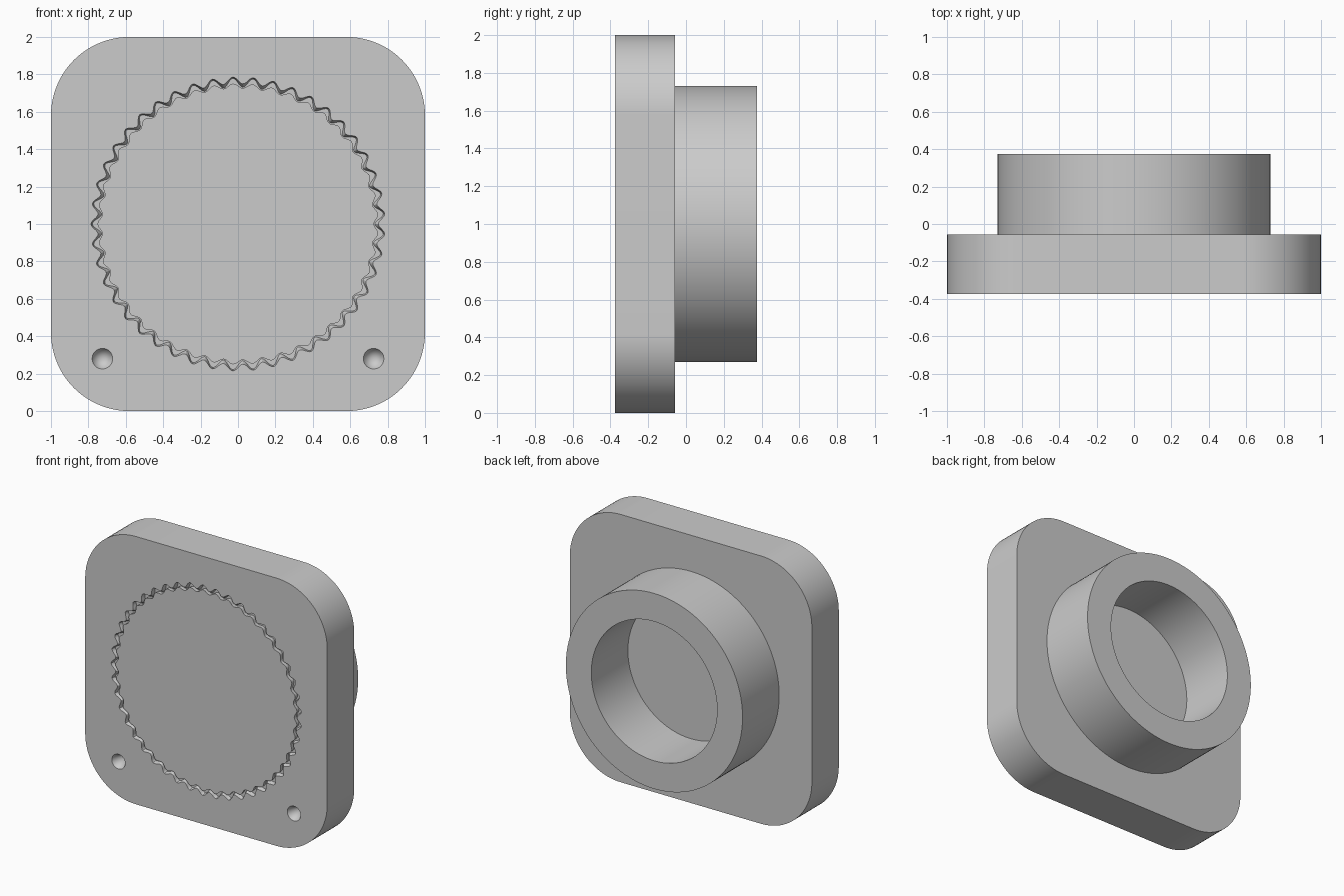
import bpy, bmesh
from math import sin, cos, pi, tau, radians
from mathutils import Matrix

if "Cube" in bpy.data.objects:
    bpy.data.objects.remove(bpy.data.objects["Cube"])

FRONT, BACK, RIM = -0.375, -0.057, 0.375
MID = 1.0        # height of the centre axis
WAVES = 45       # scallops around the groove

grey = bpy.data.materials.new("plain grey")
grey.use_nodes = True
colour = (0.6, 0.6, 0.6, 1)
grey.diffuse_color = colour
grey.node_tree.nodes["Principled BSDF"].inputs["Base Color"].default_value = colour


def finish(name, bm):
    bmesh.ops.recalc_face_normals(bm, faces=bm.faces)
    mesh = bpy.data.meshes.new(name)
    bm.to_mesh(mesh)
    bm.free()
    mesh.materials.append(grey)
    obj = bpy.data.objects.new(name, mesh)
    bpy.context.collection.objects.link(obj)
    return obj


def loft(name, rings, cyclic=False):
    """Skin rings of (x, y, z) points; cap the ends unless cyclic."""
    bm = bmesh.new()
    loops = [[bm.verts.new(p) for p in ring] for ring in rings]
    pairs = list(zip(loops, loops[1:]))
    if cyclic:
        pairs.append((loops[-1], loops[0]))
    else:
        bm.faces.new(loops[0])
        bm.faces.new(loops[-1])
    for a, b in pairs:
        for i in range(len(a)):
            j = (i + 1) % len(a)
            bm.faces.new((a[i], a[j], b[j], b[i]))
    return finish(name, bm)


def circle(radius, y, wave=0.0, n=128):
    """Ring about the y axis, optionally scalloped."""
    pts = []
    for i in range(n):
        a = tau * i / n
        r = radius + wave * cos(WAVES * (a - pi))
        pts.append((r * cos(a), y, MID + r * sin(a)))
    return pts


def rounded_square(half, radius, y, steps=24):
    pts = []
    for quarter, (sx, sz) in enumerate([(1, 1), (-1, 1), (-1, -1), (1, -1)]):
        for i in range(steps + 1):
            a = pi / 2 * (quarter + i / steps)
            pts.append((sx * (half - radius) + radius * cos(a), y,
                        MID + sz * (half - radius) + radius * sin(a)))
    return pts


def smooth(obj):
    bpy.ops.object.select_all(action='DESELECT')
    obj.select_set(True)
    bpy.context.view_layer.objects.active = obj
    bpy.ops.object.shade_smooth_by_angle(angle=radians(30))


def cut(obj, cutter):
    mod = obj.modifiers.new("cut", 'BOOLEAN')
    mod.operation, mod.solver, mod.object = 'DIFFERENCE', 'EXACT', cutter
    bpy.context.view_layer.objects.active = obj
    bpy.ops.object.modifier_apply(modifier=mod.name)
    bpy.data.objects.remove(cutter)


# Square plate with rounded corners
plate = loft("plate", [rounded_square(1, 0.42, FRONT), rounded_square(1, 0.42, BACK)])

# Scalloped groove around the front, its outer wall sloping inward
n = WAVES * 12
top, floor = FRONT - 0.02, FRONT + 0.03
cut(plate, loft("groove_cutter", [
    circle(0.768, top, 0.018, n), circle(0.768, FRONT, 0.018, n),
    circle(0.755, floor, 0.024, n), circle(0.737, floor, 0.012, n),
    circle(0.740, top, 0.012, n)], cyclic=True))

# Two conical dimples in the lower corners
for side in (-1, 1):
    bm = bmesh.new()
    bmesh.ops.create_cone(bm, segments=32, radius1=0.066, radius2=0, depth=0.12,
                          cap_ends=True)
    bmesh.ops.transform(bm, verts=bm.verts, matrix=Matrix.Translation(
        (0.725 * side, FRONT + 0.04, 0.28)) @ Matrix.Rotation(-pi / 2, 4, 'X'))
    cut(plate, finish("dimple_cutter", bm))
smooth(plate)

# Open collar on the back
collar = loft("back_collar", [
    circle(0.73, BACK - 0.01), circle(0.73, RIM),
    circle(0.52, RIM), circle(0.52, BACK - 0.01)], cyclic=True)
smooth(collar)
